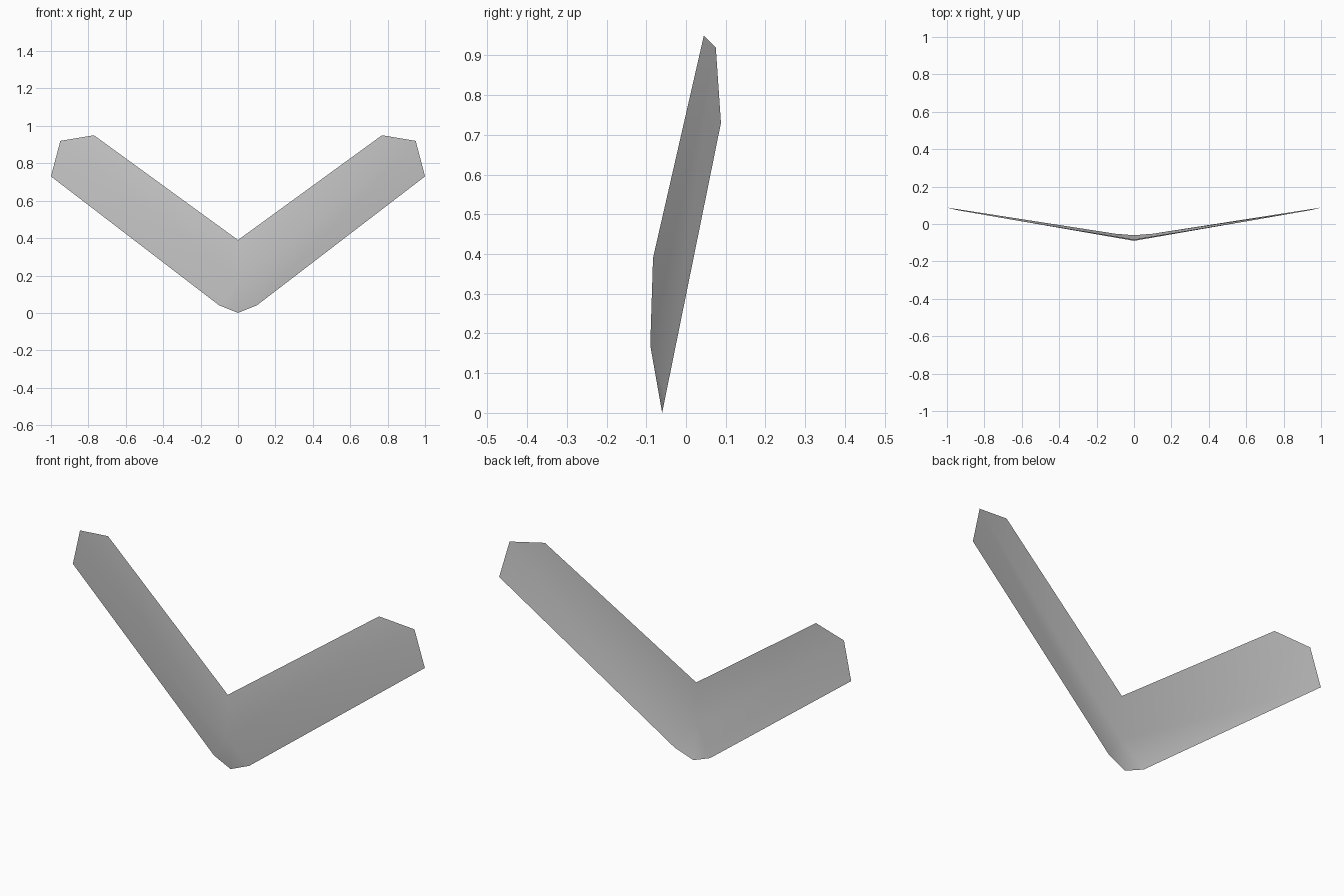
import bpy
import bmesh

cube = bpy.data.objects.get("Cube")
if cube:
    bpy.data.objects.remove(cube, do_unlink=True)

# Plain grey surface
grey = bpy.data.materials.new("light_grey")
grey.use_nodes = True
colour = (0.6, 0.6, 0.6, 1)
grey.diffuse_color = colour
grey.node_tree.nodes["Principled BSDF"].inputs["Base Color"].default_value = colour

# Cambered blade: lower edge, ridge and upper edge at the elbow and at the tip
elbow_low, elbow_ridge, elbow_top = (0, -0.06, 0), (0, -0.09, 0.17), (0, -0.083, 0.39)
notch = (0.1, -0.052, 0.04)
tip_low, tip_ridge, tip_top = (1, 0.088, 0.73), (0.95, 0.075, 0.92), (0.77, 0.045, 0.95)

panels = [
    (elbow_low, notch, elbow_ridge),
    (notch, tip_low, tip_ridge, elbow_ridge),
    (elbow_ridge, tip_ridge, tip_top, elbow_top),
]

# Build one arm, then its mirror image, sharing the elbow
bm = bmesh.new()
for side in (1, -1):
    for panel in panels:
        points = panel if side == 1 else panel[::-1]
        bm.faces.new([bm.verts.new((side * x, y, z)) for x, y, z in points])
bmesh.ops.remove_doubles(bm, verts=bm.verts[:], dist=0.001)
for face in bm.faces:
    face.smooth = True

mesh = bpy.data.meshes.new("bent_blade")
bm.to_mesh(mesh)
bm.free()
mesh.materials.append(grey)
blade = bpy.data.objects.new("bent_blade", mesh)
bpy.context.collection.objects.link(blade)
